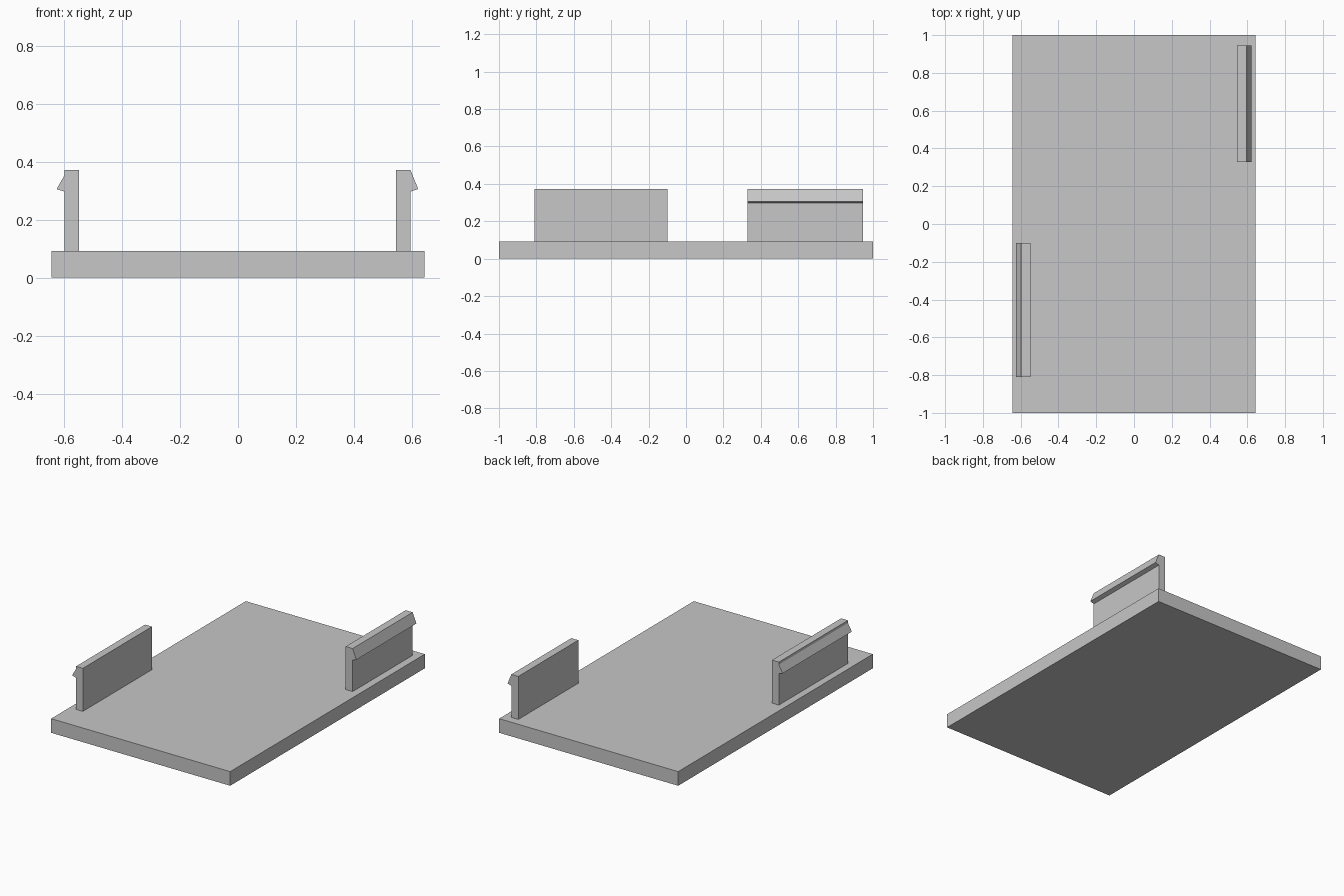
import bpy
import bmesh

cube = bpy.data.objects.get("Cube")
if cube:
    bpy.data.objects.remove(cube, do_unlink=True)

# Single grey plastic
grey = bpy.data.materials.new("grey_plastic")
grey.use_nodes = True
colour = (0.57, 0.57, 0.57, 1)
grey.diffuse_color = colour
grey.node_tree.nodes["Principled BSDF"].inputs["Base Color"].default_value = colour


def extrude_profile(name, profile, y0, y1):
    """Extrude an x-z outline along y into a closed solid."""
    bm = bmesh.new()
    face = bm.faces.new([bm.verts.new((x, y0, z)) for x, z in profile])
    result = bmesh.ops.extrude_face_region(bm, geom=[face])
    moved = [v for v in result["geom"] if isinstance(v, bmesh.types.BMVert)]
    bmesh.ops.translate(bm, verts=moved, vec=(0, y1 - y0, 0))
    bmesh.ops.recalc_face_normals(bm, faces=bm.faces)
    mesh = bpy.data.meshes.new(name)
    bm.to_mesh(mesh)
    bm.free()
    mesh.materials.append(grey)
    obj = bpy.data.objects.new(name, mesh)
    bpy.context.collection.objects.link(obj)
    return obj


# Flat cover plate
TOP = 0.092
W = 0.644
extrude_profile("cover_plate", [(-W, 0), (W, 0), (W, TOP), (-W, TOP)], -1, 1)


# Snap clips: upright wall with an outward barb, rooted in the plate
def snap_clip(name, side, inner, outer, tip, barb_top, y0, y1):
    outline = [(inner, TOP), (outer, TOP), (outer, 0.297), (tip, 0.306),
               (outer, barb_top), (outer, 0.372), (inner, 0.372)]
    if barb_top > 0.37:
        outline.pop(5)
    extrude_profile(name, [(side * x, z) for x, z in outline], y0, y1)


snap_clip("left_clip", 1, 0.545, 0.595, 0.622, 0.372, 0.328, 0.945)
snap_clip("right_clip", -1, 0.549, 0.598, 0.626, 0.355, -0.81, -0.10)
